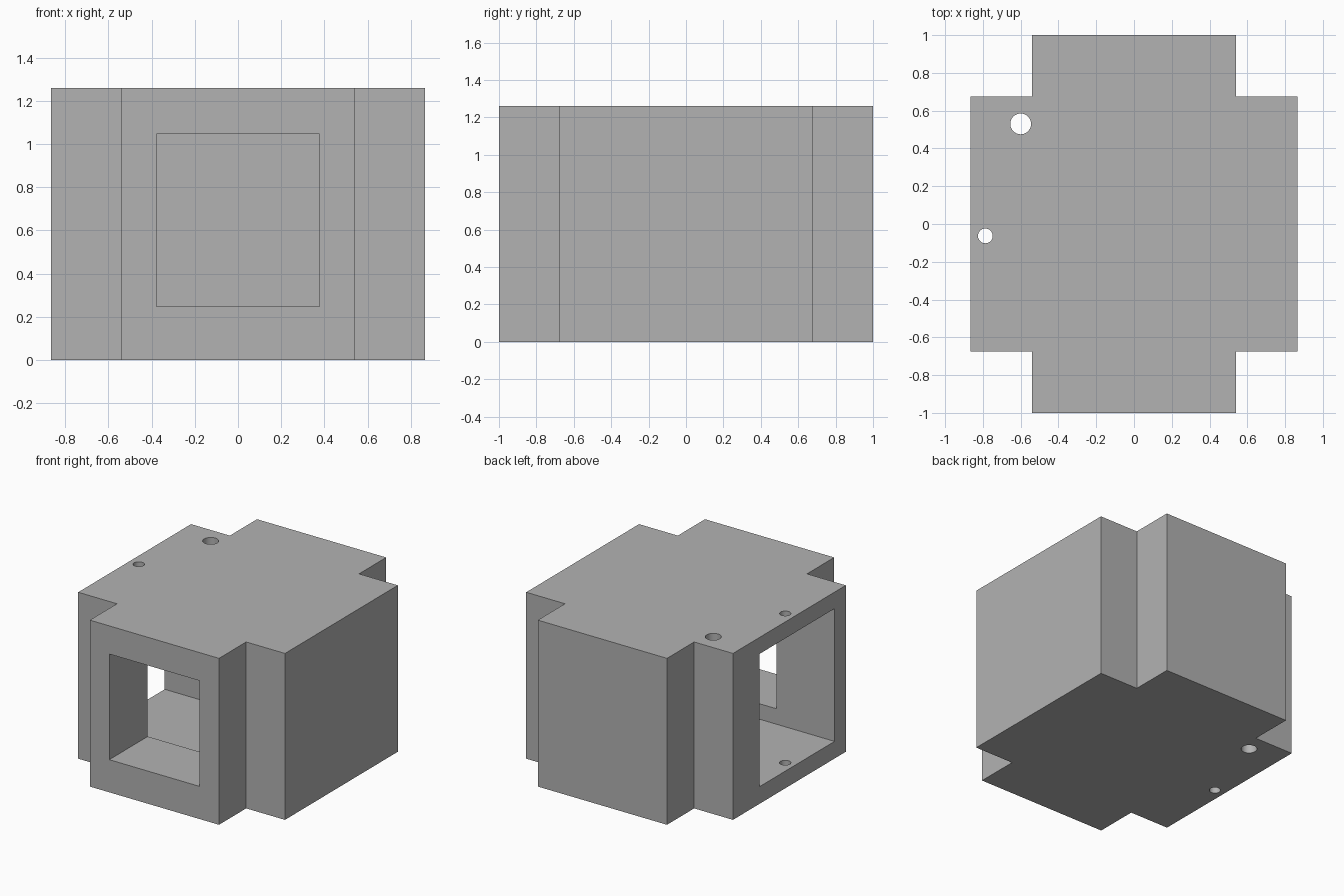
import bpy
import bmesh

HEIGHT = 1.26
ARM_X, ARM_Y = 0.866, 0.675    # side arms of the cross plan
BODY_X, BODY_Y = 0.541, 1.0    # front and back arms of the cross plan

cube = bpy.data.objects.get("Cube")
if cube:
    bpy.data.objects.remove(cube, do_unlink=True)

# Plain grey material
grey = bpy.data.materials.new("plain grey")
grey.use_nodes = True
grey.diffuse_color = (0.448, 0.448, 0.448, 1)
grey.node_tree.nodes["Principled BSDF"].inputs["Base Color"].default_value = grey.diffuse_color


def prism(name, outline, bottom, top):
    """Extrude a plan outline between two heights."""
    bm = bmesh.new()
    base = bm.faces.new([bm.verts.new((x, y, bottom)) for x, y in outline])
    side = bmesh.ops.extrude_face_region(bm, geom=[base])["geom"]
    moved = [v for v in side if isinstance(v, bmesh.types.BMVert)]
    bmesh.ops.translate(bm, vec=(0, 0, top - bottom), verts=moved)
    bmesh.ops.recalc_face_normals(bm, faces=bm.faces)
    mesh = bpy.data.meshes.new(name)
    bm.to_mesh(mesh)
    bm.free()
    mesh.materials.append(grey)
    obj = bpy.data.objects.new(name, mesh)
    bpy.context.collection.objects.link(obj)
    return obj


def box(name, x, y, z):
    return prism(name, [(x[0], y[0]), (x[1], y[0]), (x[1], y[1]), (x[0], y[1])], *z)


def drill(name, x, y, radius):
    bpy.ops.mesh.primitive_cylinder_add(vertices=48, radius=radius, depth=2 * HEIGHT,
                                        location=(x, y, HEIGHT / 2))
    obj = bpy.context.object
    obj.name = name
    obj.data.materials.append(grey)
    return obj


# Cross-shaped housing: one quarter of the plan, turned into all four
quarter = [(ARM_X, ARM_Y), (BODY_X, ARM_Y), (BODY_X, BODY_Y)]
plan = (quarter + [(-x, y) for x, y in reversed(quarter)]
        + [(-x, -y) for x, y in quarter] + [(x, -y) for x, y in reversed(quarter)])
housing = prism("housing", plan, 0, HEIGHT)

# Chamber open to the right side, front window, and two vertical through holes
cutters = [
    box("chamber_cutter", (-1.1, BODY_X), (-0.54, 0.36), (0.13, 1.135)),
    box("window_cutter", (-0.378, 0.378), (-1.1, -0.4), (0.247, 1.047)),
    drill("large_hole_cutter", -0.6, 0.53, 0.055),
    drill("small_hole_cutter", -0.787, -0.063, 0.039),
]

bpy.ops.object.select_all(action="DESELECT")
housing.select_set(True)
bpy.context.view_layer.objects.active = housing
for cutter in cutters:
    cutter.hide_render = True
    cut = housing.modifiers.new(cutter.name, "BOOLEAN")
    cut.operation = "DIFFERENCE"
    cut.solver = "EXACT"
    cut.object = cutter
    bpy.ops.object.modifier_apply(modifier=cut.name)
for cutter in cutters:
    bpy.data.objects.remove(cutter, do_unlink=True)

bpy.ops.object.shade_smooth_by_angle(angle=0.5)
